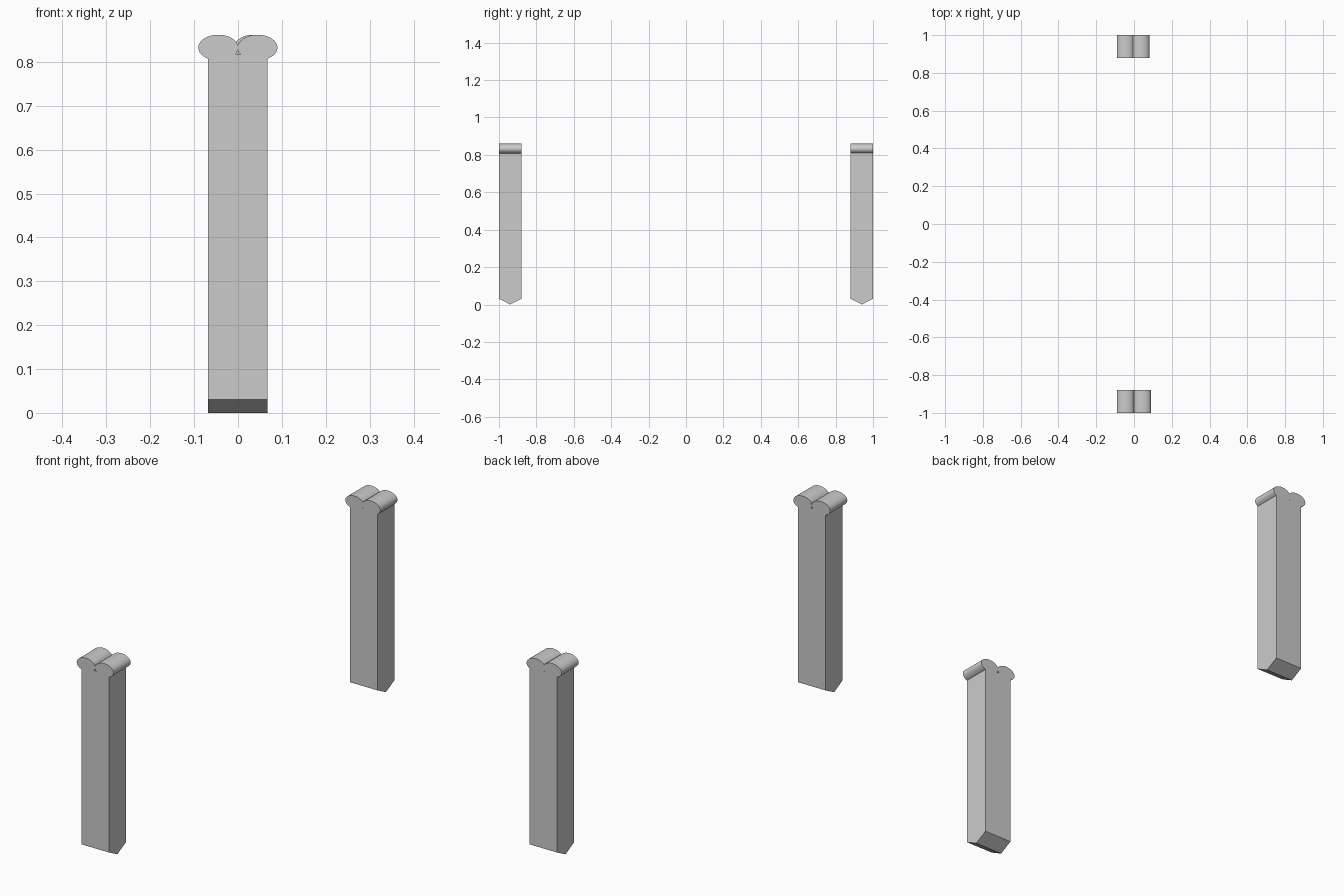
import bpy, bmesh, math

if "Cube" in bpy.data.objects:
    bpy.data.objects.remove(bpy.data.objects["Cube"])


def extrude_profile(name, points, offset):
    """Closed planar profile extruded along offset."""
    bm = bmesh.new()
    face = bm.faces.new([bm.verts.new(p) for p in points])
    new = bmesh.ops.extrude_face_region(bm, geom=[face])["geom"]
    bmesh.ops.translate(bm, vec=offset,
                        verts=[v for v in new if isinstance(v, bmesh.types.BMVert)])
    bmesh.ops.recalc_face_normals(bm, faces=bm.faces)
    mesh = bpy.data.meshes.new(name)
    bm.to_mesh(mesh)
    bm.free()
    obj = bpy.data.objects.new(name, mesh)
    bpy.context.collection.objects.link(obj)
    return obj


def roll(name, x, y):
    """Oval roll lying along y."""
    n = 64
    pts = [(x + 0.0453 * math.cos(2 * math.pi * i / n), y,
            0.8325 + 0.0293 * math.sin(2 * math.pi * i / n)) for i in range(n)]
    return extrude_profile(name, pts, (0, DEPTH, 0))


def post(name, y, right_x):
    # Shaft with a wedge-shaped foot
    side = [(y, 0.031), (y + DEPTH / 2, 0), (y + DEPTH, 0.031),
            (y + DEPTH, 0.817), (y, 0.817)]
    shaft = extrude_profile(name, [(-0.068, a, z) for a, z in side], (0.135, 0, 0))
    # Pair of rolls merged onto the top
    bpy.context.view_layer.objects.active = shaft
    for x in (-0.045, right_x):
        part = roll("top_roll", x, y)
        mod = shaft.modifiers.new("union", 'BOOLEAN')
        mod.operation, mod.solver, mod.object = 'UNION', 'EXACT', part
        bpy.ops.object.modifier_apply(modifier=mod.name)
        bpy.data.objects.remove(part)
    bpy.ops.object.select_all(action='DESELECT')
    shaft.select_set(True)
    bpy.ops.object.shade_smooth_by_angle(angle=math.radians(30))


DEPTH = 0.12
post("front_post", -1.0, 0.0445)
# The back post's right roll sits slightly further inward
post("back_post", 1.0 - DEPTH, 0.036)
